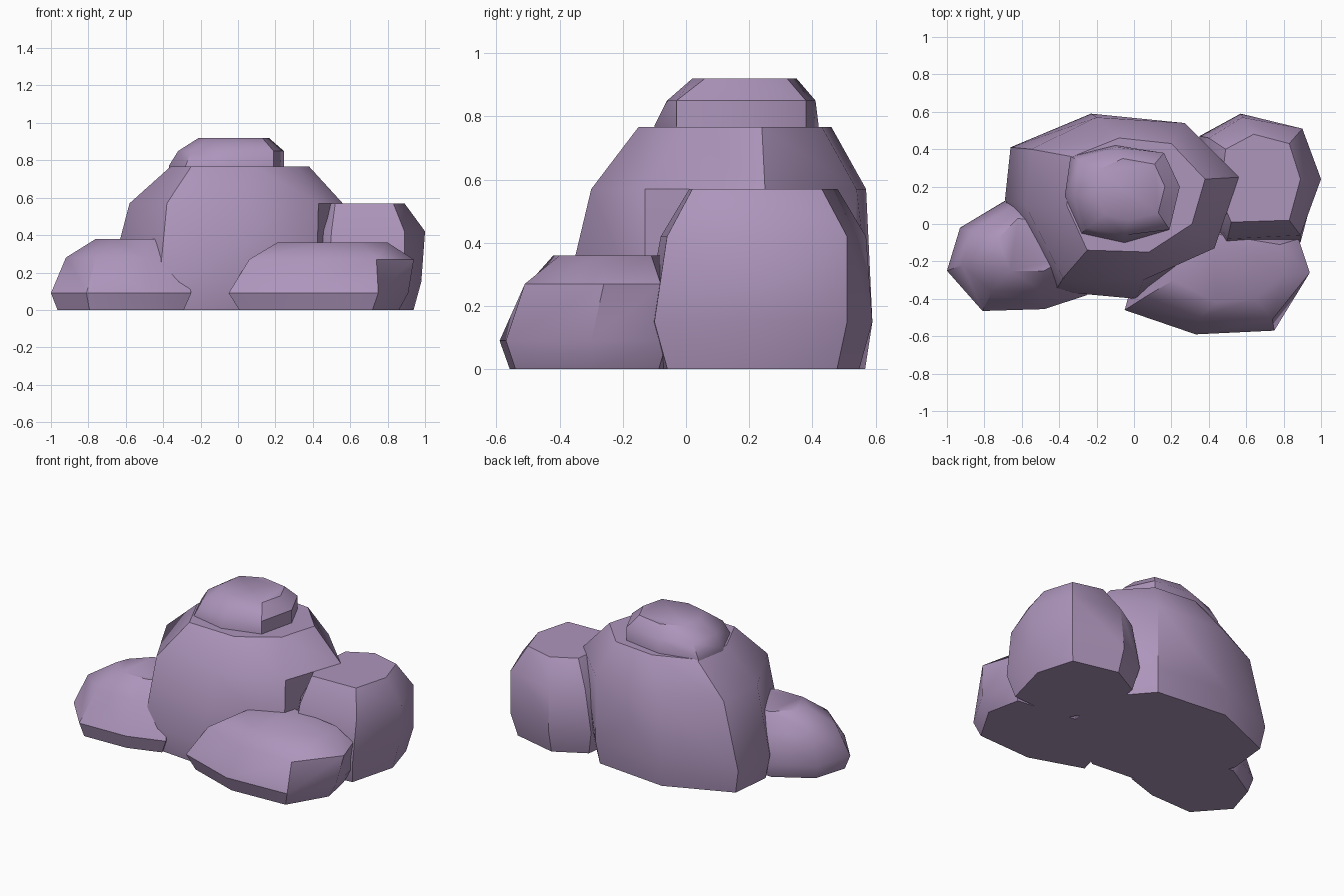
import bpy, bmesh, math

if "Cube" in bpy.data.objects:
    bpy.data.objects.remove(bpy.data.objects["Cube"])

stone = bpy.data.materials.new("mauve_stone")
stone.diffuse_color = (0.42, 0.30, 0.50, 1)
stone.use_nodes = True
stone.node_tree.nodes["Principled BSDF"].inputs["Base Color"].default_value = stone.diffuse_color


def scaled(points, s):
    """Outline shrunk about its own centre."""
    cx = sum(p[0] for p in points) / len(points)
    cy = sum(p[1] for p in points) / len(points)
    return [(cx + (x - cx) * s, cy + (y - cy) * s) for x, y in points]


def rock(name, rings):
    """Chiselled boulder lofted through (height, outline) rings, capped at both ends."""
    bm = bmesh.new()
    loops = [[bm.verts.new((x, y, z)) for x, y in pts] for z, pts in rings]
    n = len(loops[0])
    for low, high in zip(loops, loops[1:]):
        for i in range(n):
            j = (i + 1) % n
            bm.faces.new((low[i], low[j], high[j], high[i]))
    bm.faces.new(loops[0])
    bm.faces.new(loops[-1])
    bmesh.ops.recalc_face_normals(bm, faces=bm.faces)
    mesh = bpy.data.meshes.new(name)
    bm.to_mesh(mesh)
    bm.free()
    mesh.materials.append(stone)
    ob = bpy.data.objects.new(name, mesh)
    bpy.context.collection.objects.link(ob)
    bpy.ops.object.select_all(action='DESELECT')
    ob.select_set(True)
    bpy.context.view_layer.objects.active = ob
    bpy.ops.object.shade_smooth_by_angle(angle=math.radians(40))


# Large central boulder
base = [(-.69, .13), (-.66, .41), (-.23, .59), (.27, .54),
        (.52, .25), (.42, -.13), (.01, -.40), (-.42, -.36)]
rock("main_boulder", [
    (0, scaled(base, .95)),
    (.15, base),
    (.57, [(-.58, .10), (-.55, .40), (-.20, .57), (.27, .54),
           (.56, .25), (.43, -.13), (.05, -.30), (-.38, -.29)]),
    (.767, [(-.36, .10), (-.33, .36), (-.08, .46), (.20, .43),
            (.38, .24), (.31, 0), (.08, -.15), (-.25, -.14)]),
])

# Small cap stone on top
cap = [(-.37, .15), (-.34, .36), (-.10, .42), (.16, .38),
       (.245, .20), (.19, -.03), (-.05, -.10), (-.28, -.05)]
rock("cap_stone", [
    (.70, cap),
    (.77, cap),
    (.85, [(-.32, .15), (-.29, .34), (-.09, .41), (.16, .38),
           (.245, .20), (.19, -.03), (-.05, -.06), (-.25, -.02)]),
    (.92, [(-.21, .16), (-.19, .29), (-.06, .35), (.11, .32),
           (.165, .20), (.13, .06), (-.03, .02), (-.16, .05)]),
])

# Tall boulder at the right
right = [(.30, .12), (.35, .47), (.57, .59), (.90, .51),
         (.98, .24), (.89, -.10), (.48, -.13)]
rock("right_boulder", [
    (0, scaled(right, .88)),
    (.15, right),
    (.42, [(.36, .14), (.40, .46), (.58, .57), (.90, .51),
           (1.0, .24), (.89, -.06), (.50, -.08)]),
    (.57, [(.46, .15), (.49, .40), (.64, .48), (.83, .43),
           (.89, .24), (.83, .02), (.52, .01)]),
])

# Low slab at the front right
slab = [(-.05, -.46), (.33, -.59), (.75, -.57), (.91, -.30),
        (.86, -.06), (.40, 0), (.05, -.10)]
rock("front_slab", [
    (0, scaled(slab, .89)),
    (.09, slab),
    (.27, [(.06, -.39), (.35, -.50), (.74, -.51), (.94, -.26),
           (.88, -.08), (.40, 0), (.12, -.10)]),
    (.36, [(.21, -.30), (.44, -.42), (.65, -.40), (.80, -.27),
           (.78, -.11), (.42, -.05), (.25, -.10)]),
])

# Low boulder at the left
left = [(-1.0, -.25), (-.93, -.02), (-.68, .13), (-.40, .10),
        (-.25, -.38), (-.48, -.455), (-.81, -.465)]
rock("left_boulder", [
    (0, scaled(left, .90)),
    (.09, left),
    (.28, [(-.92, -.22), (-.87, -.04), (-.66, .09), (-.40, .05),
           (-.30, -.28), (-.49, -.36), (-.76, -.36)]),
    (.38, [(-.76, -.16), (-.73, -.08), (-.62, .03), (-.40, 0),
           (-.36, -.18), (-.48, -.25), (-.66, -.25)]),
])
